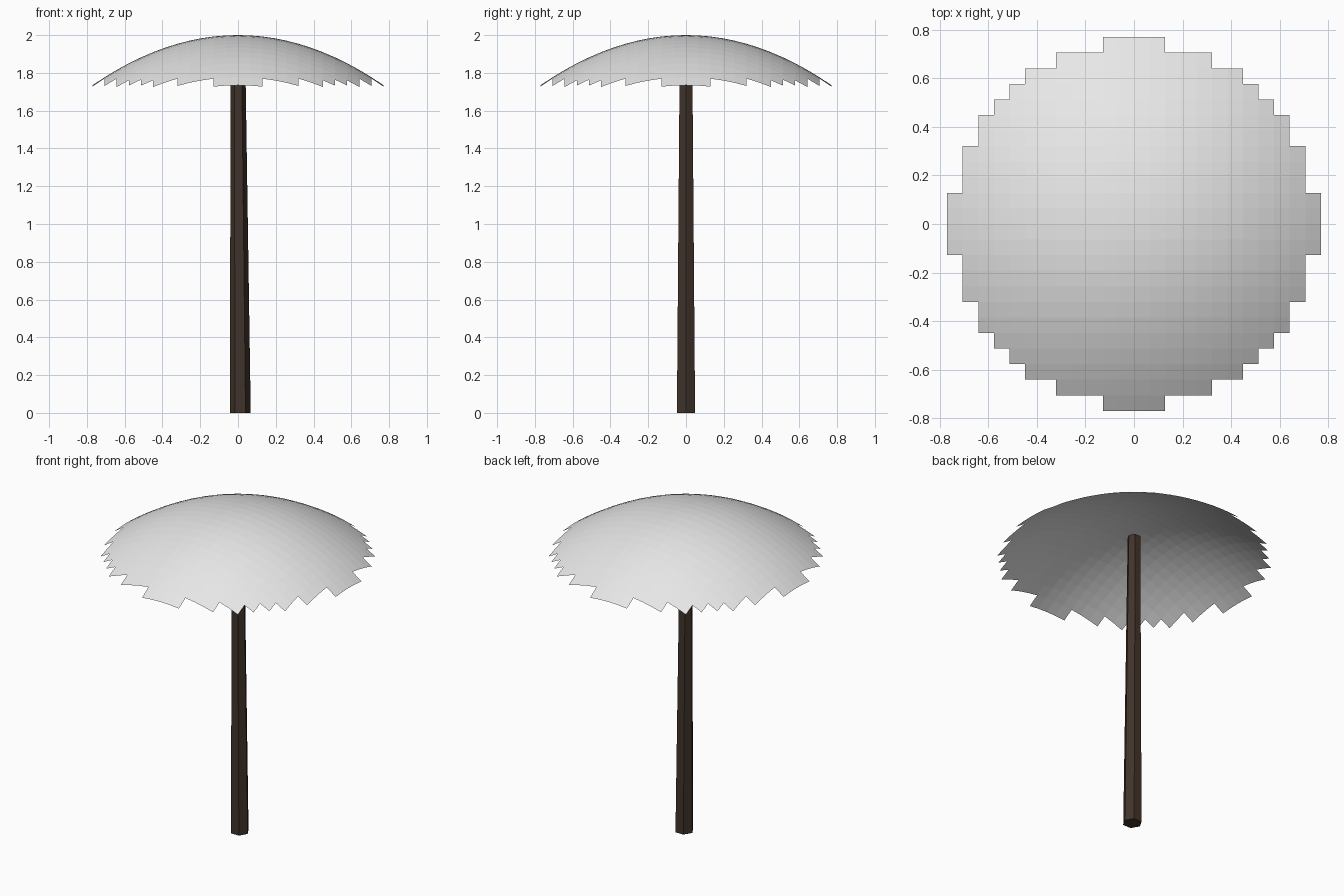
import bpy
import bmesh
from mathutils import Matrix

cube = bpy.data.objects.get("Cube")
if cube:
    bpy.data.objects.remove(cube, do_unlink=True)


def material(name, colour):
    mat = bpy.data.materials.new(name)
    mat.use_nodes = True
    mat.diffuse_color = colour
    mat.node_tree.nodes["Principled BSDF"].inputs["Base Color"].default_value = colour
    return mat


def add_object(name, bm, mat):
    mesh = bpy.data.meshes.new(name)
    bm.to_mesh(mesh)
    bm.free()
    mesh.materials.append(mat)
    obj = bpy.data.objects.new(name, mesh)
    bpy.context.collection.objects.link(obj)
    return obj


# Canopy: a square grid trimmed to a stepped disc, then bent into a shallow dome
CELLS = 12
STEP = 0.0642
RIM = 12.25 * STEP
DROP = 0.447
bm = bmesh.new()
bmesh.ops.create_grid(bm, x_segments=2 * CELLS, y_segments=2 * CELLS, size=CELLS * STEP)
outside = [v for v in bm.verts if v.co.xy.length > RIM]
bmesh.ops.delete(bm, geom=outside, context='VERTS')
for v in bm.verts:
    v.co.z = 2 - DROP * v.co.xy.length_squared
add_object("canopy", bm, material("pale grey", (0.8, 0.8, 0.8, 1)))

# Trunk: a tapered six-sided post whose foot sits slightly to the left
TRUNK_TOP = 1.887
FOOT_SHIFT = 0.012
bm = bmesh.new()
bmesh.ops.create_cone(bm, cap_ends=True, segments=6, radius1=0.0555, radius2=0.0385,
                      depth=TRUNK_TOP,
                      matrix=Matrix.Translation((0, 0, TRUNK_TOP / 2)) @ Matrix.Rotation(1.5707963, 4, 'Z'))
for v in bm.verts:
    v.co.x += FOOT_SHIFT * (1 - v.co.z / TRUNK_TOP)
add_object("trunk", bm, material("dark brown", (0.052, 0.034, 0.024, 1)))
